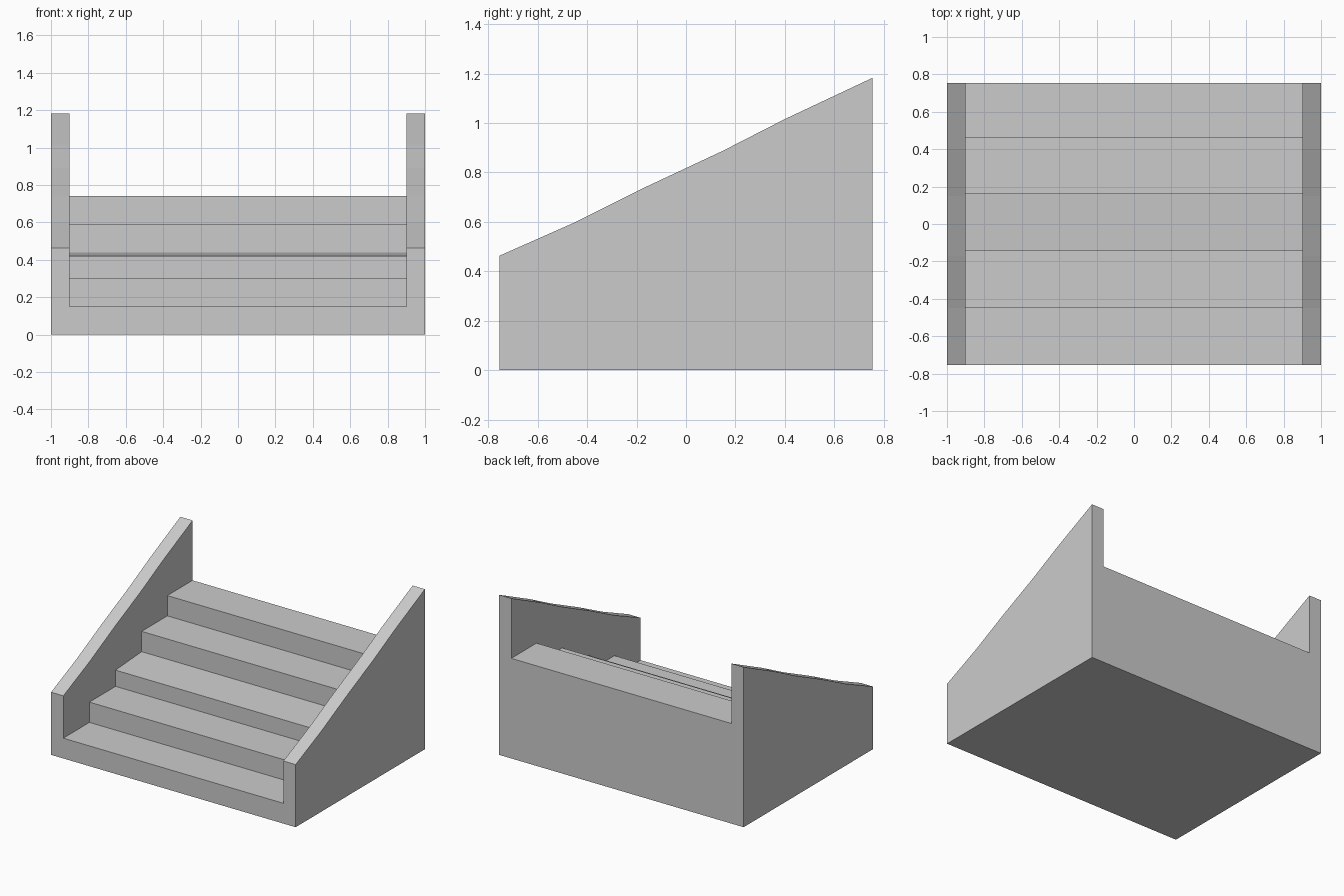
import bpy, bmesh

if "Cube" in bpy.data.objects:
    bpy.data.objects.remove(bpy.data.objects["Cube"])


def extrude_profile(name, profile, half_width):
    """Solid from a (y, z) outline, extruded symmetrically along x."""
    bm = bmesh.new()
    face = bm.faces.new([bm.verts.new((-half_width, y, z)) for y, z in profile])
    out = bmesh.ops.extrude_face_region(bm, geom=[face])
    verts = [v for v in out["geom"] if isinstance(v, bmesh.types.BMVert)]
    bmesh.ops.translate(bm, verts=verts, vec=(2 * half_width, 0, 0))
    bmesh.ops.recalc_face_normals(bm, faces=bm.faces)
    mesh = bpy.data.meshes.new(name)
    bm.to_mesh(mesh)
    bm.free()
    obj = bpy.data.objects.new(name, mesh)
    bpy.context.collection.objects.link(obj)
    return obj


# Full block with the slightly uneven sloping top of the side walls
D = 0.755
wall = [(-D, 0), (-D, 0.463), (-0.45, 0.598), (-0.17, 0.738),
        (0.15, 0.888), (0.40, 1.016), (D, 1.183), (D, 0)]
stairs = extrude_profile("staircase", wall, 1.0)

# Space above the treads: (front y, front z, back z); the middle tread tilts
treads = [(-0.95, 0.15, 0.15), (-0.45, 0.30, 0.30), (-0.145, 0.42, 0.44),
          (0.16, 0.59, 0.59), (0.46, 0.74, 0.74)]
ends = [t[0] for t in treads[1:]] + [0.95]
space = [(-0.95, 1.5)]
for (y, z0, z1), y_end in zip(treads, ends):
    space += [(y, z0), (y_end, z1)]
space.append((0.95, 1.5))
cutter = extrude_profile("tread_space_cutter", space, 0.9)
cutter.hide_render = True

# Carve the steps between the walls
mod = stairs.modifiers.new("carve_steps", "BOOLEAN")
mod.operation = "DIFFERENCE"
mod.solver = "EXACT"
mod.object = cutter
bpy.context.view_layer.objects.active = stairs
bpy.ops.object.modifier_apply(modifier=mod.name)
bpy.data.objects.remove(cutter)
